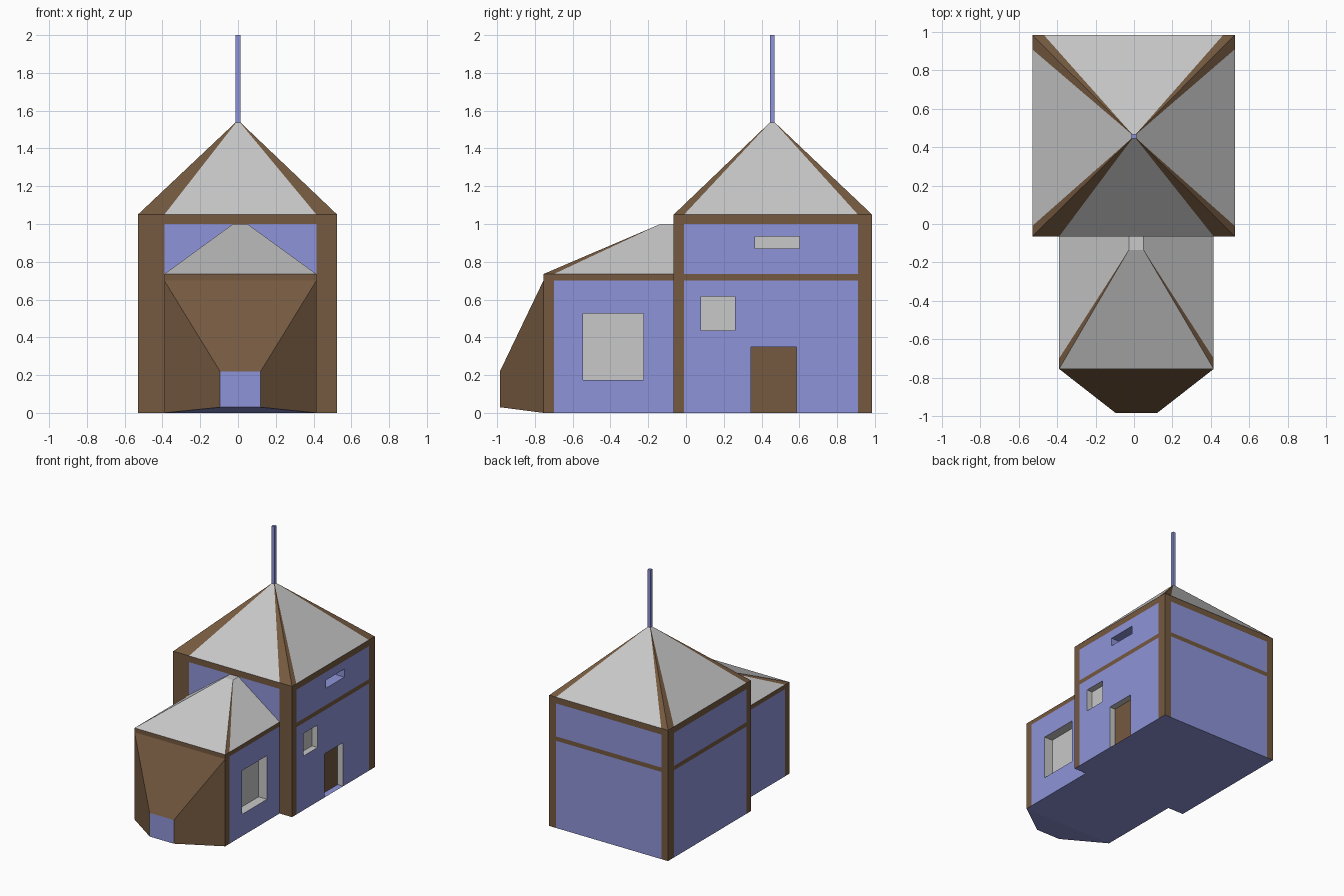
import bpy, bmesh
from mathutils import Vector

if "Cube" in bpy.data.objects:
    bpy.data.objects.remove(bpy.data.objects["Cube"])

BLUE, BROWN, GRAY = 0, 1, 2


def material(name, rgb):
    m = bpy.data.materials.new(name)
    m.use_nodes = True
    m.diffuse_color = (*rgb, 1)
    m.node_tree.nodes["Principled BSDF"].inputs["Base Color"].default_value = (*rgb, 1)
    return m


MATS = [material("blue plaster", (0.27, 0.295, 0.69)),
        material("brown timber", (0.176, 0.1, 0.051)),
        material("pale gray", (0.58, 0.58, 0.58))]


def finish(bm, name):
    bm.normal_update()
    mesh = bpy.data.meshes.new(name)
    bm.to_mesh(mesh)
    bm.free()
    for m in MATS:
        mesh.materials.append(m)
    obj = bpy.data.objects.new(name, mesh)
    bpy.context.collection.objects.link(obj)
    return obj


def box(lo, hi):
    bm = bmesh.new()
    bmesh.ops.create_cube(bm, size=1)
    lo, hi = Vector(lo), Vector(hi)
    for v in bm.verts:
        v.co = (lo + hi) / 2 + v.co * (hi - lo)
    return bm


def cut(bm, axis, values):
    for value in values:
        co, no = Vector(), Vector()
        co[axis], no[axis] = value, 1
        bmesh.ops.bisect_plane(bm, geom=bm.verts[:] + bm.edges[:] + bm.faces[:],
                               plane_co=co, plane_no=no)


def paint(bm, rule):
    bm.normal_update()
    for f in bm.faces:
        f.material_index = rule(f.calc_center_median(), f.normal)


def recess(bm, y0, y1, z0, z1, depth, back, sides):
    """Sink a rectangle of the +x wall inwards."""
    bm.normal_update()
    inside = []
    for f in bm.faces:
        c = f.calc_center_median()
        if f.normal.x > 0.9 and y0 < c.y < y1 and z0 < c.z < z1:
            inside.append(f)
    if len(inside) > 1:
        inside = bmesh.ops.dissolve_faces(bm, faces=inside)["region"]
    panel = bmesh.ops.extrude_discrete_faces(bm, faces=inside)["faces"][0]
    bmesh.ops.translate(bm, verts=panel.verts[:], vec=(-depth, 0, 0))
    panel.material_index = back
    for e in panel.edges:
        for f in e.link_faces:
            if f is not panel:
                on_ground = f.calc_center_median().z < 0.01
                f.material_index = BLUE if on_ground else sides


def add_face(bm, points, mat):
    f = bm.faces.new([bm.verts.new(p) for p in points])
    f.material_index = mat


# Tower walls with timber frame
LEFT, RIGHT, FRONT, BACK, EAVES = -0.53, 0.525, -0.065, 0.985, 1.05
POST_F, POST_B = -0.01, 0.91
WL, WR, WF, WTOP, BEAM = -0.39, 0.415, -0.755, 0.735, 0.70

openings = [(0.08, 0.26, 0.435, 0.615, 0.05, GRAY, GRAY),
            (0.365, 0.60, 0.87, 0.935, 0.12, GRAY, BLUE),
            (0.345, 0.585, 0.0, 0.35, 0.05, BROWN, GRAY)]


def tower_rule(c, n):
    if abs(n.z) > 0.9:
        return BLUE
    if c.z > 1.0:
        return BROWN
    if n.y < -0.9:
        return BLUE if WL < c.x < WR else BROWN
    if BEAM < c.z < WTOP:
        return BROWN
    if n.y > 0.9:
        return BLUE if -0.47 < c.x < 0.465 else BROWN
    return BLUE if POST_F < c.y < POST_B else BROWN


tower = box((LEFT, FRONT, 0), (RIGHT, BACK, EAVES))
cut(tower, 0, [-0.47, WL, WR, 0.465])
cut(tower, 1, [POST_F, POST_B] + [y for o in openings for y in o[:2]])
cut(tower, 2, [BEAM, WTOP, 1.0] + [z for o in openings for z in o[2:4] if z > 0])
paint(tower, tower_rule)
for o in openings:
    recess(tower, *o)
finish(tower, "tower_walls")

# Tower roof: four gray slopes, each flanked by timber hips
apex = (0, 0.457, 1.55)
roof = bmesh.new()
eaves = [[(x, FRONT, EAVES) for x in (LEFT, WL, WR, RIGHT)],
         [(RIGHT, y, EAVES) for y in (FRONT, POST_F, POST_B, BACK)],
         [(x, BACK, EAVES) for x in (RIGHT, 0.465, -0.47, LEFT)],
         [(LEFT, y, EAVES) for y in (BACK, POST_B, POST_F, FRONT)]]
for row in eaves:
    for i, mat in enumerate((BROWN, GRAY, BROWN)):
        add_face(roof, [row[i], row[i + 1], apex], mat)
bmesh.ops.remove_doubles(roof, verts=roof.verts[:], dist=0.0001)
finish(roof, "tower_roof")

# Roof pole
pole = box((-0.012, 0.445, 1.53), (0.012, 0.469, 2.0))
finish(pole, "roof_pole")

# Wing walls with a large window
wing = box((WL, WF, 0), (WR, FRONT, WTOP))
cut(wing, 1, [-0.70, -0.545, -0.225])
cut(wing, 2, [0.175, 0.525, BEAM])


def wing_rule(c, n):
    if abs(n.z) > 0.9:
        return BLUE
    return BROWN if c.z > BEAM or c.y < -0.70 else BLUE


paint(wing, wing_rule)
recess(wing, -0.545, -0.225, 0.175, 0.525, 0.075, GRAY, GRAY)
hidden = [f for f in wing.faces if f.normal.y > 0.9 and f.calc_center_median().y > FRONT - 0.01
          or f.normal.y < -0.9 and f.calc_center_median().y < WF + 0.01
          and f.calc_center_median().z < BEAM]
bmesh.ops.delete(wing, geom=hidden, context='FACES')
finish(wing, "wing_walls")

# Wing roof: front slope, side slopes with timber hips, short flat ridge
wing_roof = bmesh.new()
RF, RL, RR, RZ = -0.135, -0.027, 0.05, 1.0
add_face(wing_roof, [(WL, WF, WTOP), (WR, WF, WTOP), (RR, RF, RZ), (RL, RF, RZ)], GRAY)
add_face(wing_roof, [(RL, RF, RZ), (RR, RF, RZ), (RR, FRONT, RZ), (RL, FRONT, RZ)], GRAY)
for wall, ridge, flip in ((WR, RR, 1), (WL, RL, -1)):
    hip = [(wall, WF, WTOP), (wall, -0.70, WTOP), (ridge, RF, RZ)]
    slope = [(wall, -0.70, WTOP), (wall, FRONT, WTOP), (ridge, FRONT, RZ), (ridge, RF, RZ)]
    add_face(wing_roof, hip[::flip], BROWN)
    add_face(wing_roof, slope[::flip], GRAY)
bmesh.ops.remove_doubles(wing_roof, verts=wing_roof.verts[:], dist=0.0001)
finish(wing_roof, "wing_roof")

# Tapered front bay with a blue end and underside
bay = box((WL, -0.985, 0), (WR, WF, BEAM))
for v in bay.verts:
    if v.co.y < -0.9:
        v.co.x = -0.095 if v.co.x < 0 else 0.12
        v.co.z = 0.03 if v.co.z < 0.1 else 0.22
paint(bay, lambda c, n: BLUE if n.y < -0.95 or n.z < -0.9 else BROWN)
bmesh.ops.delete(bay, geom=[f for f in bay.faces if f.normal.y > 0.9], context='FACES')
finish(bay, "front_bay")
